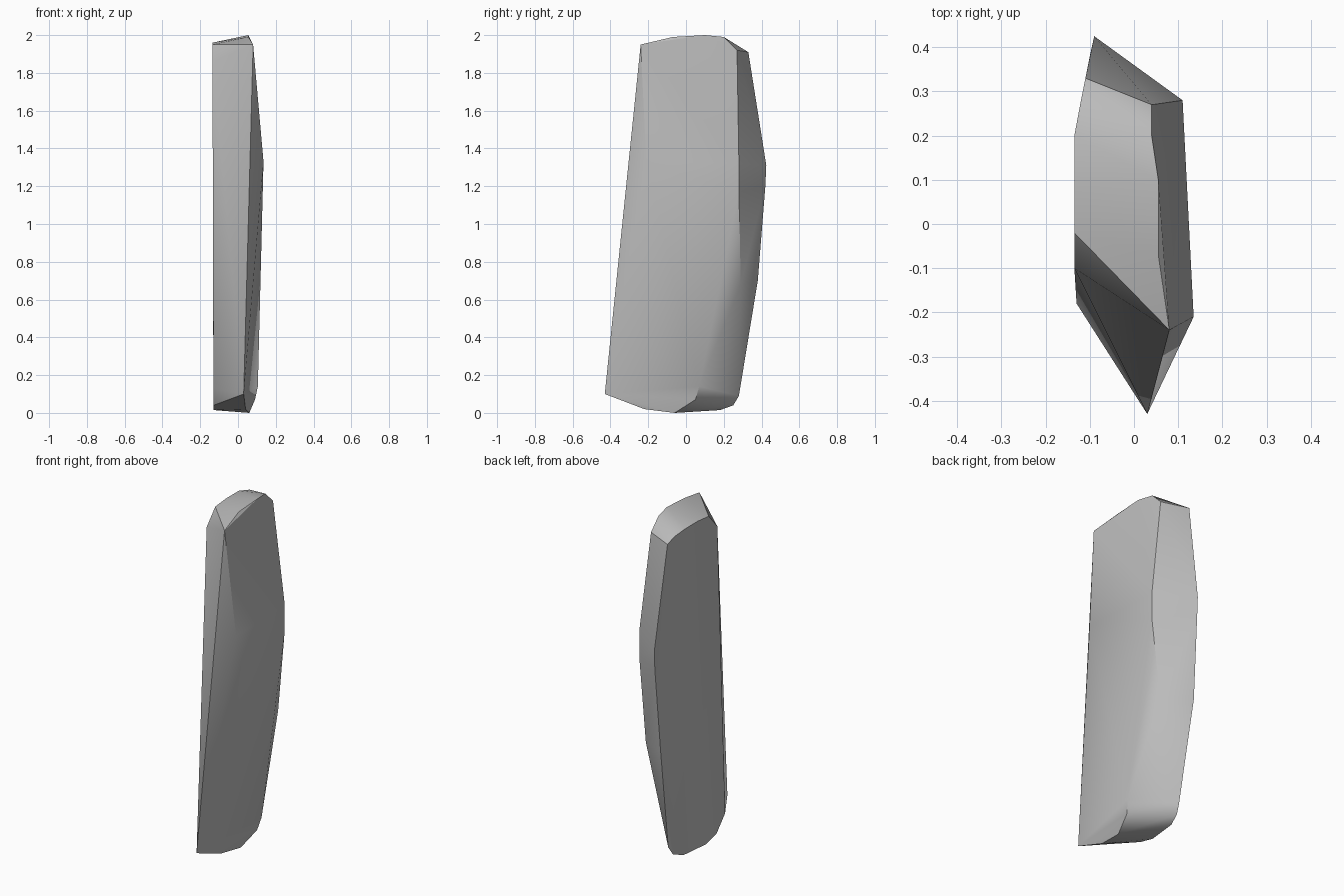
import bpy
import bmesh
from math import radians

default_cube = bpy.data.objects.get("Cube")
if default_cube:
    bpy.data.objects.remove(default_cube, do_unlink=True)


def make_material(name, colour):
    material = bpy.data.materials.new(name)
    material.use_nodes = True
    material.diffuse_color = colour
    shader = material.node_tree.nodes["Principled BSDF"]
    shader.inputs["Base Color"].default_value = colour
    return material


def convex_solid(name, outlines, material, unit):
    """Wrap a convex skin around the corner points of several outlines."""
    mesh = bpy.data.meshes.new(name)
    shape = bmesh.new()
    for outline in outlines:
        for x, y, z in outline:
            shape.verts.new((x * unit, y * unit, z * unit))
    hull = bmesh.ops.convex_hull(shape, input=shape.verts[:])
    spare = {item for key in ("geom_interior", "geom_unused")
             for item in hull[key] if isinstance(item, bmesh.types.BMVert)}
    bmesh.ops.delete(shape, geom=list(spare), context="VERTS")
    # Merge nearly flat triangles into broad facets
    bmesh.ops.dissolve_limit(shape, angle_limit=radians(1),
                             verts=shape.verts[:], edges=shape.edges[:])
    bmesh.ops.recalc_face_normals(shape, faces=shape.faces[:])
    shape.to_mesh(mesh)
    shape.free()
    mesh.materials.append(material)
    solid = bpy.data.objects.new(name, mesh)
    bpy.context.collection.objects.link(solid)
    return solid


# Outlines of the slab, in hundredths of a unit
front_right_edge = [(8, -24, 195), (13.5, -21, 133), (3, -43, 10)]
front_left_edge = [(-13.5, -2, 195), (-13.5, -10, 186), (-13, -18, 13)]
top_right_rim = [(5.5, -7, 199), (5.5, 10, 200), (4, 20, 199), (4, 27, 192)]
top_left_rim = [(-13.5, 8, 196), (-13.5, 20, 196), (-12, 28, 194), (-11, 33, 191)]
back_right_edge = [(11, 28, 132), (11, 28, 117), (6, 29, 68), (10.5, 7, 14)]
back_left_edge = [(-9, 42.5, 131), (-9, 42, 120), (-10, 38, 70), (-8, 28, 9)]
bottom_right_rim = [(4, -22, 2), (6, -6, 0), (9, 5, 7)]
bottom_left_rim = [(-13, -10, 4), (-13, 0, 1.5), (-11, 18, 1.5), (-9, 25, 4)]

stone_grey = make_material("stone_grey", (0.5, 0.5, 0.5, 1.0))
slab = convex_solid(
    "stone_slab",
    [front_right_edge, front_left_edge, top_right_rim, top_left_rim,
     back_right_edge, back_left_edge, bottom_right_rim, bottom_left_rim],
    stone_grey, unit=0.01)

# Soft rounding on shallow creases, crisp edges elsewhere
bpy.ops.object.select_all(action="DESELECT")
slab.select_set(True)
bpy.context.view_layer.objects.active = slab
bpy.ops.object.shade_smooth_by_angle(angle=radians(30))
